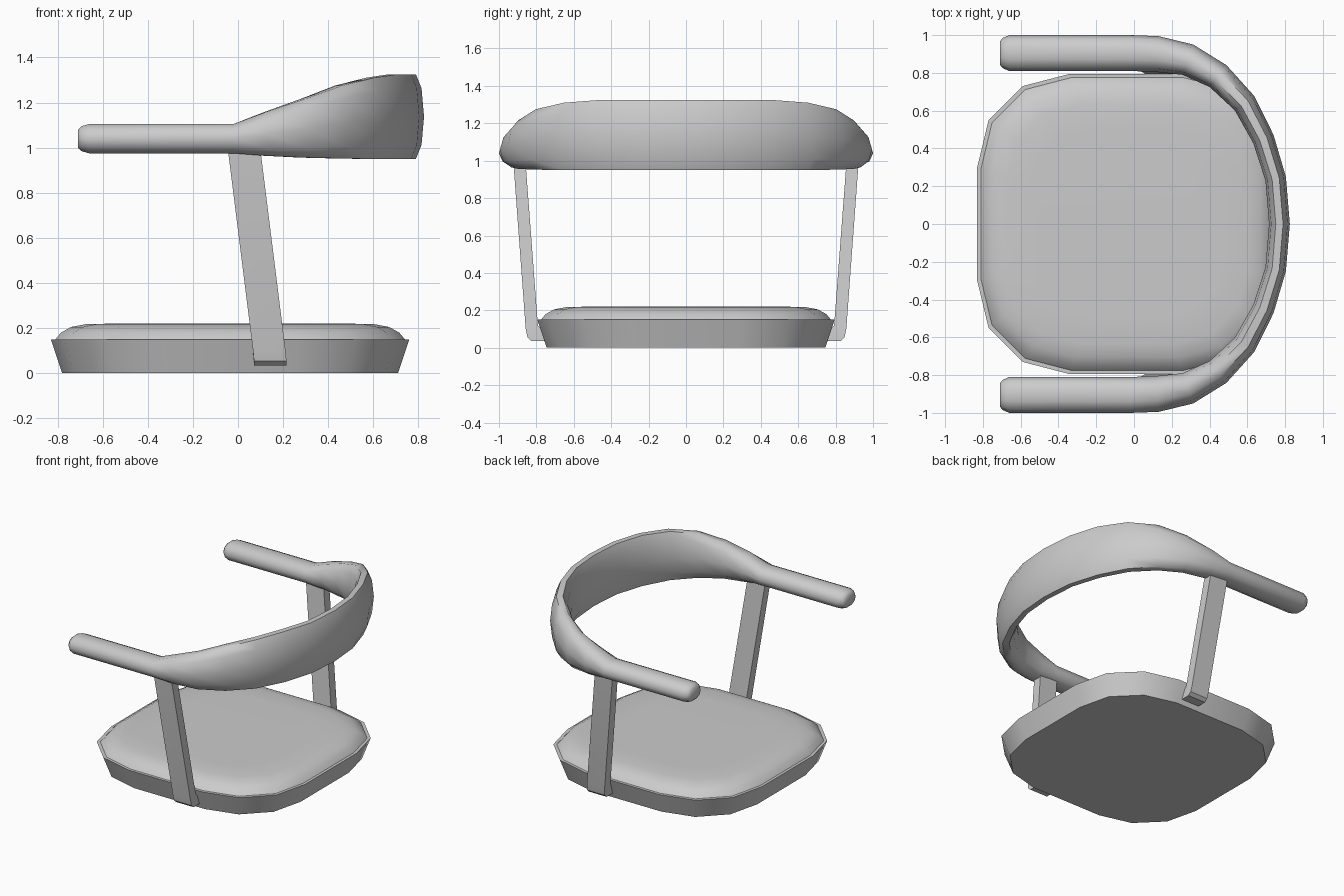
import bpy, bmesh, math
from mathutils import Vector

if "Cube" in bpy.data.objects:
    bpy.data.objects.remove(bpy.data.objects["Cube"])


def loft(name, rings, angle):
    """Skin a list of equal-length closed rings, cap both ends, shade."""
    bm = bmesh.new()
    loops = [[bm.verts.new(p) for p in ring] for ring in rings]
    n = len(rings[0])
    for a, b in zip(loops, loops[1:]):
        for i in range(n):
            j = (i + 1) % n
            bm.faces.new((a[i], a[j], b[j], b[i]))
    bm.faces.new(loops[0])
    bm.faces.new(loops[-1])
    bmesh.ops.recalc_face_normals(bm, faces=bm.faces)
    me = bpy.data.meshes.new(name)
    bm.to_mesh(me)
    bm.free()
    ob = bpy.data.objects.new(name, me)
    bpy.context.collection.objects.link(ob)
    bpy.ops.object.select_all(action='DESELECT')
    ob.select_set(True)
    bpy.context.view_layer.objects.active = ob
    bpy.ops.object.shade_smooth_by_angle(angle=math.radians(angle))
    return ob


# Seat outline: a rounded square, built from one corner
CX = -0.035
corner = [(0.795, 0.30), (0.735, 0.55), (0.555, 0.73), (0.305, 0.795)]
outline = (corner + [(-x, y) for x, y in reversed(corner)]
           + [(-x, -y) for x, y in corner] + [(x, -y) for x, y in reversed(corner)])


def seat_ring(inset, z):
    sx, sy = 1 - inset / 0.795, 1 - inset / 0.795
    return [(CX + x * sx, y * sy, z) for x, y in outline]


# Tapered seat shell and padded cushion
loft("seat_base", [seat_ring(0.05, 0), seat_ring(0, 0.15), seat_ring(0.02, 0.15)], 35)
loft("seat_cushion", [seat_ring(0.03, 0.12), seat_ring(0.02, 0.15), seat_ring(0.045, 0.18),
                      seat_ring(0.09, 0.205), seat_ring(0.16, 0.218), seat_ring(0.3, 0.22)], 50)

# Arm and backrest rail: x, y, half width, bottom z, top z, from arm tip to centre back
half = [
    (-0.71, 0.905, 0.062, 1.00, 1.08),
    (-0.695, 0.905, 0.08, 0.985, 1.095),
    (-0.66, 0.905, 0.095, 0.975, 1.105),
    (-0.02, 0.905, 0.095, 0.975, 1.105),
    (0.12, 0.90, 0.095, 0.964, 1.158),
    (0.285, 0.87, 0.085, 0.956, 1.215),
    (0.445, 0.783, 0.073, 0.952, 1.275),
    (0.585, 0.64, 0.064, 0.95, 1.31),
    (0.685, 0.45, 0.058, 0.95, 1.325),
    (0.75, 0.24, 0.055, 0.95, 1.325),
]
path = half + [(0.77, 0, 0.055, 0.95, 1.325)] + [(x, -y, *r) for x, y, *r in reversed(half)]
section = [(1, 0), (0.8, 0.67), (0.35, 1), (-0.35, 1), (-0.8, 0.67),
           (-1, 0), (-0.8, -0.67), (-0.35, -1), (0.35, -1), (0.8, -0.67)]
rings = []
for i, (x, y, w, z0, z1) in enumerate(path):
    a, b = path[max(i - 1, 0)], path[min(i + 1, len(path) - 1)]
    t = Vector((b[0] - a[0], b[1] - a[1])).normalized()
    if abs(y) == 0.905:
        t = Vector((math.copysign(1, y), 0))
    nx, ny = -t.y, t.x
    zc, h = (z0 + z1) / 2, (z1 - z0) / 2
    rings.append([(x + nx * w * u, y + ny * w * u, zc + h * v) for u, v in section])
loft("arm_and_back_rail", rings, 60)

# Slanted side supports with a foot turned in under the seat edge: outer (y, z), inner (y, z)
profile = [((0.925, 1.02), (0.86, 1.02)), ((0.857, 0.10), (0.792, 0.12)),
           ((0.848, 0.055), (0.78, 0.105)), ((0.825, 0.035), (0.765, 0.10)),
           ((0.73, 0.035), (0.73, 0.10))]


def support_point(p, side):
    return (0.143 - max(p[1] - 0.065, 0) * 0.125 + side * 0.072, p[0], p[1])


support = loft("side_support", [[support_point(o, -1), support_point(o, 1),
                                 support_point(i, 1), support_point(i, -1)]
                                for o, i in profile], 30)
mirror = support.modifiers.new("mirror", 'MIRROR')
mirror.use_axis = (False, True, False)
